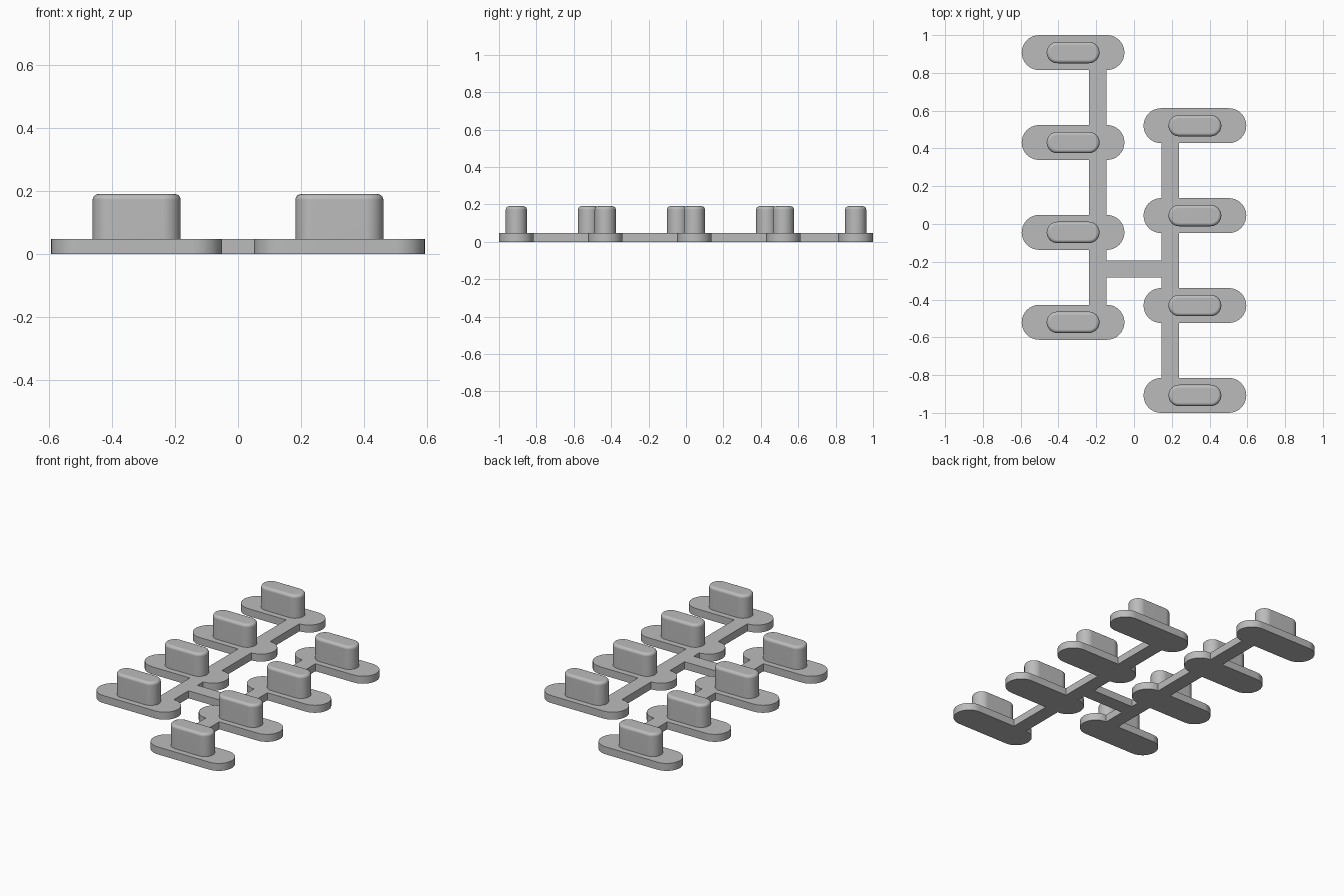
import bpy, bmesh, math

cube = bpy.data.objects.get("Cube")
if cube:
    bpy.data.objects.remove(cube, do_unlink=True)

grey = bpy.data.materials.new("light grey")
grey.use_nodes = True
colour = (0.5, 0.5, 0.5, 1)
grey.diffuse_color = colour
grey.node_tree.nodes["Principled BSDF"].inputs["Base Color"].default_value = colour

PAD_L, PAD_W, PAD_H = 0.544, 0.185, 0.047
BTN_L, BTN_W, BTN_TOP = 0.28, 0.113, 0.19
PAD_X, RAIL_X, RAIL_W = 0.3225, 0.191, 0.092
PITCH, FIRST_Y, COUNT = 0.476, 0.9075, 4
BRIDGE_Y = -0.238


def capsule(length, width, steps=16):
    """Outline with two straight sides and half-round ends."""
    r = width / 2
    pts = []
    for side in (1, -1):
        for i in range(steps + 1):
            a = -math.pi / 2 + math.pi * i / steps
            pts.append((side * (length / 2 - r + r * math.cos(a)), side * r * math.sin(a)))
    return pts


def rectangle(length, width):
    x, y = length / 2, width / 2
    return [(-x, -y), (x, -y), (x, y), (-x, y)]


def extrude(name, outline, centre, z0, z1, fillet=0):
    """Raise an outline from z0 to z1, rounding its top edge if asked."""
    bm = bmesh.new()
    base = bm.faces.new([bm.verts.new((x, y, z0)) for x, y in outline])
    raised = bmesh.ops.extrude_face_region(bm, geom=[base], use_keep_orig=True)["geom"]
    verts = [g for g in raised if isinstance(g, bmesh.types.BMVert)]
    bmesh.ops.translate(bm, verts=verts, vec=(0, 0, z1 - z0))
    bmesh.ops.recalc_face_normals(bm, faces=bm.faces)
    if fillet:
        rim = [e for e in bm.edges if all(v.co.z > z1 - 1e-5 for v in e.verts)]
        bmesh.ops.bevel(bm, geom=rim, offset=fillet, segments=5, profile=0.5,
                        affect='EDGES')
    mesh = bpy.data.meshes.new(name)
    bm.to_mesh(mesh)
    bm.free()
    mesh.materials.append(grey)
    obj = bpy.data.objects.new(name, mesh)
    obj.location = (*centre, 0)
    bpy.context.collection.objects.link(obj)
    bpy.ops.object.select_all(action='DESELECT')
    obj.select_set(True)
    bpy.context.view_layer.objects.active = obj
    bpy.ops.object.shade_smooth_by_angle(angle=math.radians(35))
    obj.modifiers.new("flat tops", 'WEIGHTED_NORMAL').keep_sharp = True
    return obj


# Two columns of keys, each the other turned half a circle about the centre
for side, turn in (("right", -1), ("left", 1)):
    for i in range(COUNT):
        y = -turn * (FIRST_Y - i * PITCH)
        spot = (turn * PAD_X, y)
        extrude(f"{side}_pad_{i + 1}", capsule(PAD_L, PAD_W), spot, 0, PAD_H)
        extrude(f"{side}_button_{i + 1}", capsule(BTN_L, BTN_W), spot, PAD_H, BTN_TOP, 0.018)
        # Rail piece reaching to the next pad
        if i < COUNT - 1:
            extrude(f"{side}_rail_{i + 1}", rectangle(RAIL_W, PITCH - PAD_W),
                    (turn * RAIL_X, y + turn * PITCH / 2), 0, PAD_H)

# Bridge joining the two rails
extrude("bridge", rectangle(2 * RAIL_X - RAIL_W, 0.09), (0, BRIDGE_Y), 0, PAD_H)
